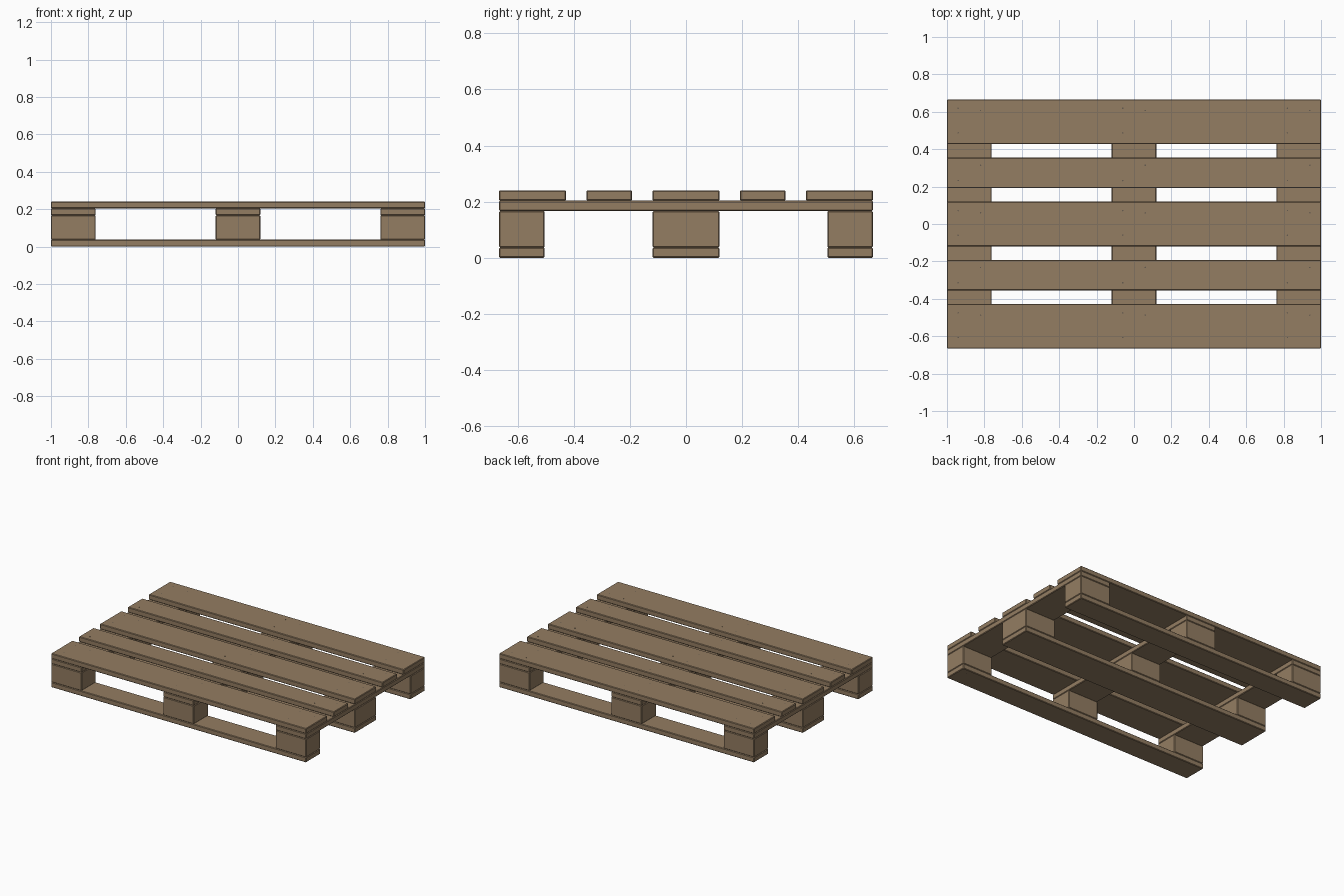
import bpy

if "Cube" in bpy.data.objects:
    bpy.data.objects.remove(bpy.data.objects["Cube"])


def material(name, rgb):
    m = bpy.data.materials.new(name)
    m.use_nodes = True
    m.diffuse_color = (*rgb, 1)
    m.node_tree.nodes["Principled BSDF"].inputs["Base Color"].default_value = (*rgb, 1)
    return m


WOOD = material("weathered_wood", (0.295, 0.205, 0.122))
STEEL = material("dull_nail_steel", (0.13, 0.105, 0.08))

LENGTH, DEPTH = 2.0, 1.3333
WIDE, NARROW = 0.2393, 0.1633
BOARD, BLOCK = 0.0367, 0.13
HEIGHT = 3 * BOARD + BLOCK


def plank(name, centre, size):
    """Timber piece with lightly eased edges."""
    bpy.ops.mesh.primitive_cube_add(size=1, location=centre)
    ob = bpy.context.object
    ob.name = name
    ob.scale = size
    bpy.ops.object.transform_apply(location=False, rotation=False, scale=True)
    ob.data.materials.append(WOOD)
    bevel = ob.modifiers.new("eased_edges", 'BEVEL')
    bevel.width = 0.004
    bevel.segments = 1
    return ob


def nails(name, x, y, width, z):
    """Nail heads sunk almost flush where two pieces cross."""
    spots = [(-0.06, -0.25), (0.06, 0.25)]
    if width == WIDE:
        spots.append((-0.06, 0.3))
    for i, (dx, v) in enumerate(spots):
        bpy.ops.mesh.primitive_cylinder_add(
            vertices=8, radius=0.004, depth=0.004,
            location=(x + dx, y + v * width, z))
        bpy.context.object.name = f"{name}_nail_{i + 1}"
        bpy.context.object.data.materials.append(STEEL)


columns = {"right": -(LENGTH - WIDE) / 2, "middle": 0, "left": (LENGTH - WIDE) / 2}
outer = (DEPTH - NARROW) / 2
rows = {"front": (-outer, NARROW), "centre": (0, WIDE), "back": (outer, NARROW)}
deck_outer = (DEPTH - WIDE) / 2
deck = {"front": (-deck_outer, WIDE), "front_inner": (-0.2733, NARROW),
        "centre": (0, WIDE), "back_inner": (0.2733, NARROW),
        "back": (deck_outer, WIDE)}

# Bottom runners with the spacer blocks standing on them
for row, (y, width) in rows.items():
    plank(f"{row}_runner", (0, y, BOARD / 2), (LENGTH, width, BOARD))
    for col, x in columns.items():
        plank(f"{row}_{col}_block", (x, y, BOARD + BLOCK / 2), (WIDE, width, BLOCK))
        nails(f"{row}_{col}_runner", x, y, width, 0.002)

# Cross boards running front to back over the blocks
for col, x in columns.items():
    plank(f"{col}_cross_board", (x, 0, BOARD * 1.5 + BLOCK), (WIDE, DEPTH, BOARD))

# Top deck boards
for row, (y, width) in deck.items():
    plank(f"{row}_deck_board", (0, y, HEIGHT - BOARD / 2), (LENGTH, width, BOARD))
    for col, x in columns.items():
        nails(f"{row}_{col}_deck", x, y, width, HEIGHT - 0.0015)
